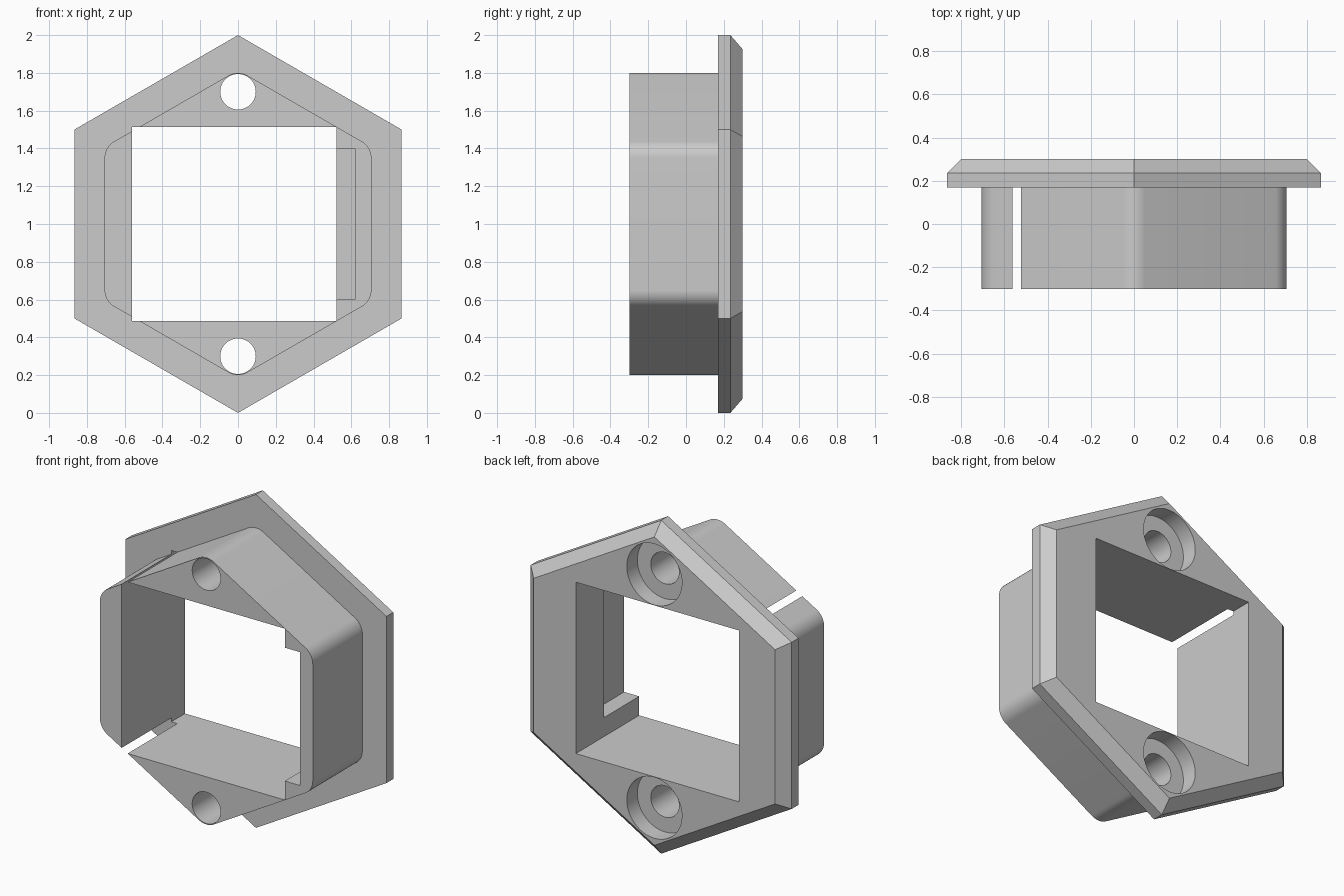
import bpy
import bmesh
from math import cos, sin, radians, tau

old = bpy.data.objects.get("Cube")
if old:
    bpy.data.objects.remove(old, do_unlink=True)

grey = bpy.data.materials.new("plain grey")
grey.use_nodes = True
colour = (0.6, 0.6, 0.6, 1)
grey.diffuse_color = colour
grey.node_tree.nodes["Principled BSDF"].inputs["Base Color"].default_value = colour


def loft(name, sections):
    """Solid through matching xz outlines, each given as (y, points)."""
    bm = bmesh.new()
    rings = [[bm.verts.new((x, y, z)) for x, z in pts] for y, pts in sections]
    n = len(rings[0])
    for a, b in zip(rings, rings[1:]):
        for i in range(n):
            j = (i + 1) % n
            bm.faces.new((a[i], a[j], b[j], b[i]))
    bm.faces.new(rings[0])
    bm.faces.new(rings[-1])
    bmesh.ops.recalc_face_normals(bm, faces=bm.faces)
    mesh = bpy.data.meshes.new(name)
    bm.to_mesh(mesh)
    bm.free()
    mesh.materials.append(grey)
    obj = bpy.data.objects.new(name, mesh)
    bpy.context.collection.objects.link(obj)
    return obj


def circle(radius, z, n=64):
    return [(radius * cos(tau * i / n), z + radius * sin(tau * i / n)) for i in range(n)]


def hexagon(radius):
    return [(radius * cos(radians(a)), 1 + radius * sin(radians(a))) for a in range(30, 390, 60)]


def rounded_hexagon(centre_radius, corner):
    pts = []
    for a in range(30, 390, 60):
        cx, cz = centre_radius * cos(radians(a)), 1 + centre_radius * sin(radians(a))
        for step in range(-30, 31, 5):
            t = radians(a + step)
            pts.append((cx + corner * cos(t), cz + corner * sin(t)))
    return pts


def rectangle(x0, x1, z0, z1):
    return [(x0, z0), (x1, z0), (x1, z1), (x0, z1)]


def prism(name, outline, y0, y1):
    return loft(name, [(y0, outline), (y1, outline)])


def combine(target, other, operation):
    mod = target.modifiers.new(operation.lower(), "BOOLEAN")
    mod.operation = operation
    mod.solver = "EXACT"
    mod.object = other
    bpy.context.view_layer.objects.active = target
    bpy.ops.object.modifier_apply(modifier=mod.name)
    bpy.data.objects.remove(other, do_unlink=True)


# Hexagonal flange with a chamfered back rim
housing = loft("hexagonal_housing", [(0.17, hexagon(1)), (0.235, hexagon(1)), (0.30, hexagon(0.925))])

# Rounded sleeve projecting from the front
combine(housing, prism("sleeve", rounded_hexagon(0.7, 0.1), -0.30, 0.21), "UNION")

# Off-centre window, whose left corners break through the sleeve
combine(housing, prism("window_cutter", rectangle(-0.562, 0.521, 0.486, 1.514), -0.5, 0.5), "DIFFERENCE")

# Recess in the side wall, open to the front
combine(housing, prism("recess_cutter", rectangle(0.4, 0.62, 0.6, 1.4), -0.5, 0.035), "DIFFERENCE")

# Counterbored screw holes at top and bottom
for z in (0.3, 1.7):
    combine(housing, prism("screw_hole_cutter", circle(0.094, z), -0.5, 0.5), "DIFFERENCE")
    combine(housing, prism("counterbore_cutter", circle(0.183, z), 0.20, 0.5), "DIFFERENCE")

bpy.ops.object.select_all(action="DESELECT")
housing.select_set(True)
bpy.context.view_layer.objects.active = housing
bpy.ops.object.shade_smooth_by_angle(angle=radians(25))
